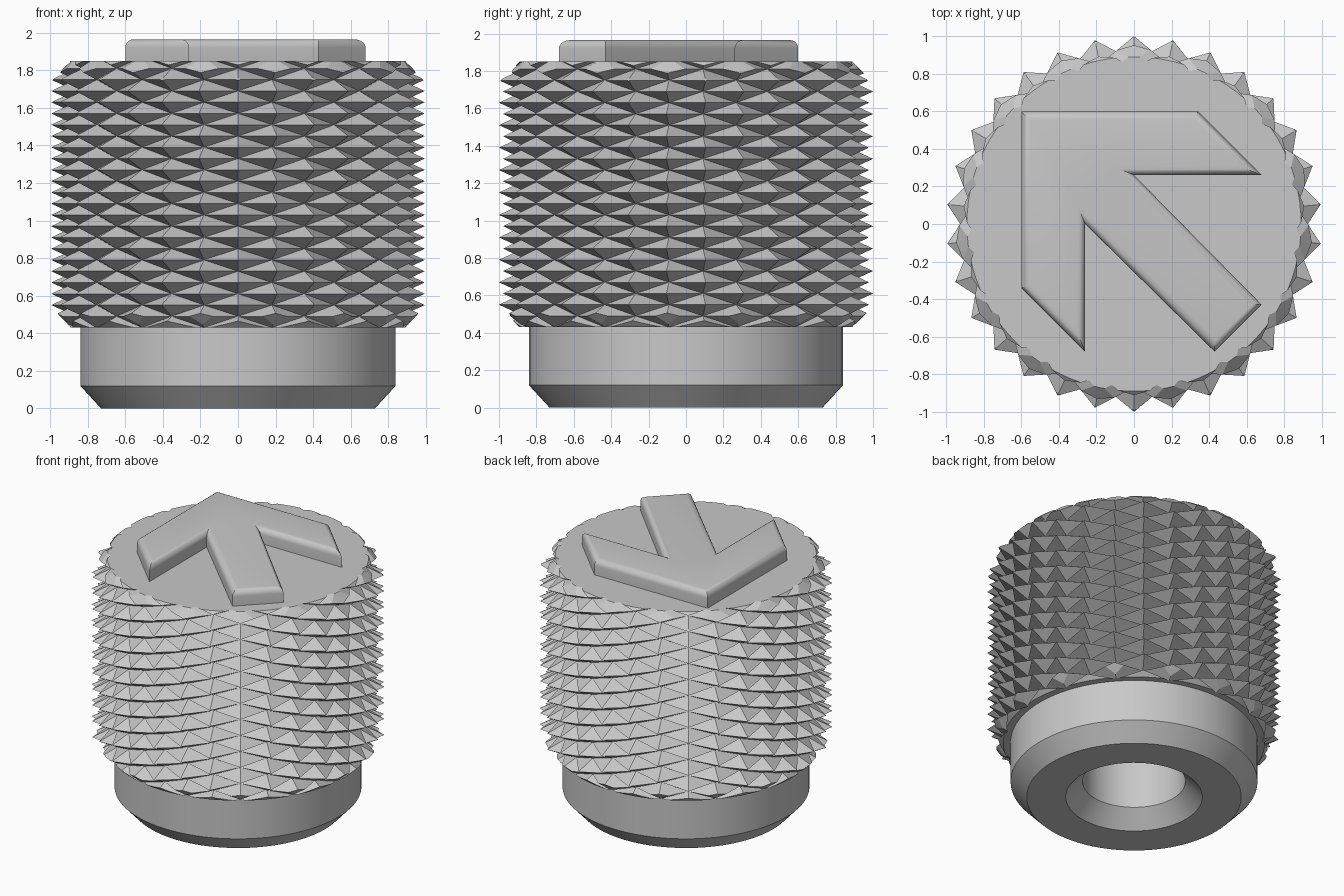
import bpy, bmesh, math

if "Cube" in bpy.data.objects:
    bpy.data.objects.remove(bpy.data.objects["Cube"], do_unlink=True)

grey = bpy.data.materials.new("plain_grey")
grey.use_nodes = True
colour = (0.58, 0.58, 0.58, 1)
grey.diffuse_color = colour
for node in grey.node_tree.nodes:
    if node.type == "BSDF_PRINCIPLED":
        node.inputs["Base Color"].default_value = colour


def make_object(name, bm):
    bmesh.ops.recalc_face_normals(bm, faces=bm.faces)
    mesh = bpy.data.meshes.new(name)
    bm.to_mesh(mesh)
    bm.free()
    mesh.materials.append(grey)
    obj = bpy.data.objects.new(name, mesh)
    bpy.context.collection.objects.link(obj)
    return obj


def activate(obj):
    bpy.ops.object.select_all(action="DESELECT")
    obj.select_set(True)
    bpy.context.view_layer.objects.active = obj


def smooth(obj, degrees):
    activate(obj)
    bpy.ops.object.shade_smooth_by_angle(angle=math.radians(degrees))


def lathe(name, profile, segments=96):
    """Revolve (radius, height) points around the z axis."""
    bm = bmesh.new()
    verts = [bm.verts.new((r, 0, z)) for r, z in profile]
    edges = [bm.edges.new(pair) for pair in zip(verts, verts[1:])]
    bmesh.ops.spin(bm, geom=verts + edges, cent=(0, 0, 0), axis=(0, 0, 1),
                   angle=math.tau, steps=segments)
    bmesh.ops.remove_doubles(bm, verts=bm.verts, dist=0.0001)
    return make_object(name, bm)


BASE, TOP = 0.43, 1.85          # ends of the knurled grip
TIP, VALLEY = 1.0, 0.87         # pyramid tip and groove radii
COLUMNS, STEP = 30, 0.06        # pyramid columns and half row height
BORE, BORE_TOP = 0.35, 1.2

# Knurled grip: staggered pyramids, tips and valleys alternating on a grid
bm = bmesh.new()
rings = []
for k in range(-2, 27):
    ring = []
    for i in range(COLUMNS):
        a = math.tau * i / COLUMNS - math.pi / 2
        r = TIP if (i + k) % 2 == 0 else VALLEY
        ring.append(bm.verts.new((r * math.cos(a), r * math.sin(a), BASE + STEP * k)))
    rings.append(ring)
for k, (low, high) in enumerate(zip(rings, rings[1:])):
    for i in range(COLUMNS):
        j = (i + 1) % COLUMNS
        a, b, c, d = low[i], low[j], high[j], high[i]
        if (i + k) % 2 == 0:
            triangles = (a, b, d), (b, c, d)
        else:
            triangles = (a, b, c), (a, c, d)
        for tri in triangles:
            bm.faces.new(tri)
bm.faces.new(rings[0])
bm.faces.new(rings[-1])
grip = make_object("knurled_grip", bm)

# Trim the grip to chamfered ends and open the bore
trim = lathe("grip_trim", [(0, BORE_TOP), (BORE, BORE_TOP), (BORE, BASE), (0.89, BASE),
                           (1.02, BASE + 0.13), (1.02, TOP - 0.13), (0.89, TOP), (0, TOP)])
trim.hide_render = True
cut = grip.modifiers.new("trim", "BOOLEAN")
cut.operation = "INTERSECT"
cut.solver = "EXACT"
cut.object = trim
activate(grip)
bpy.ops.object.modifier_apply(modifier=cut.name)
bpy.data.objects.remove(trim, do_unlink=True)
smooth(grip, 12)

# Collar with chamfered foot and countersunk bore
collar = lathe("collar", [(BORE, BASE), (BORE, 0.12), (0.465, 0), (0.73, 0),
                          (0.84, 0.12), (0.84, BASE), (BORE, BASE)])
smooth(collar, 25)

# Raised arrow, mirrored across its diagonal, with rounded top edges
half = [(0.34, 0.6), (0.68, 0.26), (0.0, 0.26), (0.68, -0.43)]
outline = [(-0.6, 0.6)] + half + [(-y, -x) for x, y in reversed(half)]
bm = bmesh.new()
face = bm.faces.new([bm.verts.new((x, y, TOP - 0.01)) for x, y in outline])
lifted = bmesh.ops.extrude_face_region(bm, geom=[face])["geom"]
for v in lifted:
    if isinstance(v, bmesh.types.BMVert):
        v.co.z = 1.965
rim = [e for e in bm.edges if all(v.co.z > TOP for v in e.verts)]
bmesh.ops.bevel(bm, geom=rim, offset=0.045, offset_type="OFFSET", segments=5,
                profile=0.5, affect="EDGES")
arrow = make_object("raised_arrow", bm)
smooth(arrow, 25)
